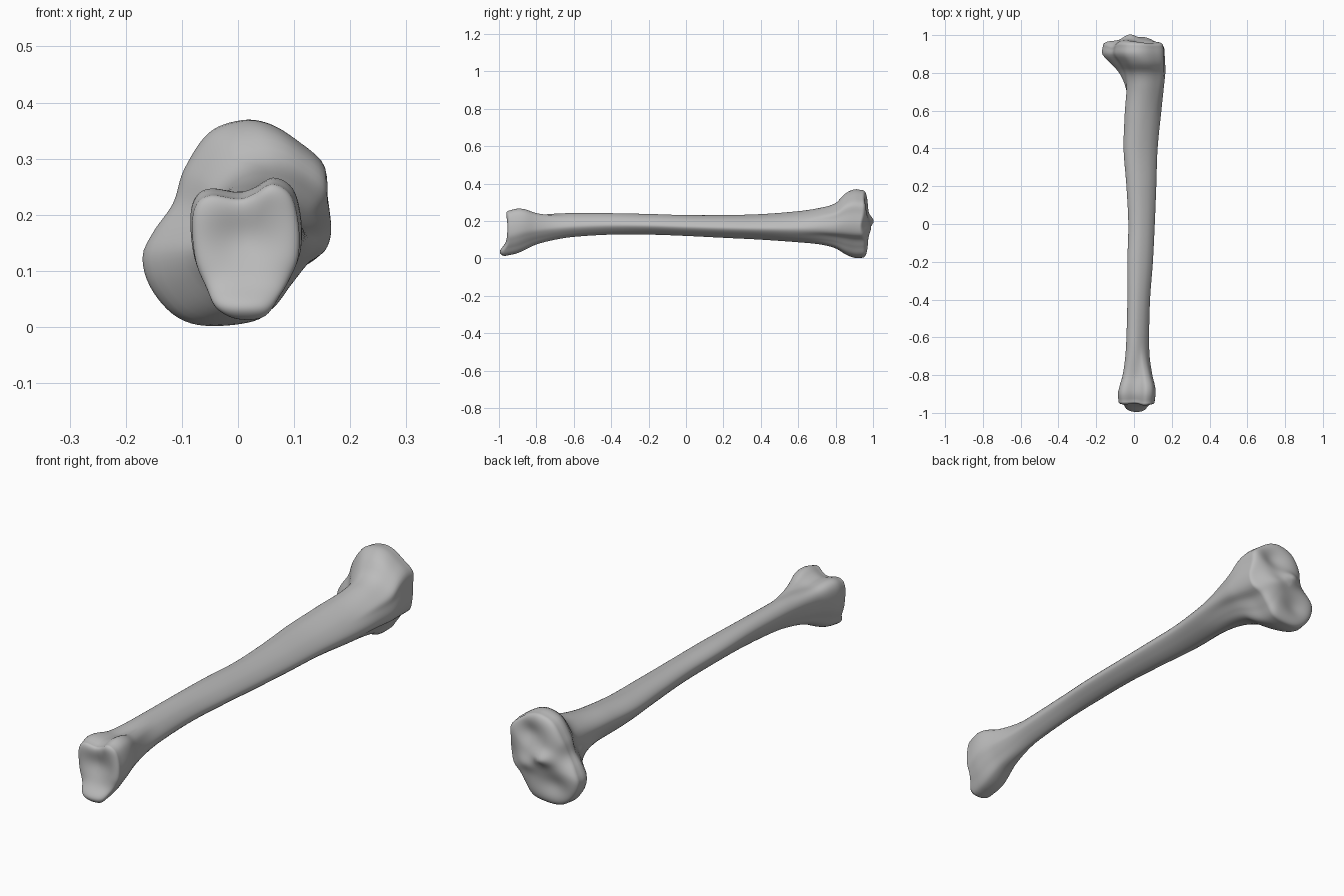
import bpy, bmesh, math
from math import exp, pi, sin, cos, atan2, hypot

SIDES = 96      # points round each cross-section
ROWS = 130      # cross-sections along the length
CAP_RINGS = 26  # rings closing each end

if "Cube" in bpy.data.objects:
    bpy.data.objects.remove(bpy.data.objects["Cube"], do_unlink=True)

# Silhouette along the length: y, x min, x max, z min, z max
EXTENTS = [
    (-.94, -.082, .108, .014, .255), (-.9, -.085, .112, .025, .266),
    (-.86, -.077, .11, .047, .262), (-.8, -.06, .097, .075, .246),
    (-.7, -.046, .083, .1, .241), (-.6, -.04, .08, .115, .24),
    (-.4, -.035, .085, .127, .24), (-.2, -.035, .1, .127, .236),
    (0, -.03, .11, .12, .23), (.2, -.04, .118, .11, .23),
    (.4, -.055, .125, .1, .235), (.6, -.05, .145, .086, .251),
    (.72, -.058, .158, .073, .272), (.8, -.085, .166, .052, .297),
    (.85, -.125, .165, .022, .345), (.9, -.168, .162, .003, .368),
    (.94, -.165, .16, .003, .364),
]

# Cross-section outlines as x, z points
UPPER_OUTLINE = [
    (.01, .367), (.06, .36), (.11, .33), (.155, .29), (.16, .24), (.165, .18),
    (.15, .13), (.11, .1), (.08, .06), (.04, .015), (-.05, .003), (-.11, .02),
    (-.155, .07), (-.17, .125), (-.15, .17), (-.115, .22), (-.095, .28), (-.05, .345),
]
SHAFT_OUTLINE = [
    (1, .45), (.8, .8), (.45, 1), (.15, .95), (0, .72), (.12, .4),
    (.35, .1), (.55, 0), (.82, .16),
]
LOWER_OUTLINE = [
    (-.087, .19), (-.077, .23), (-.05, .245), (0, .238), (.03, .247), (.065, .266),
    (.1, .245), (.115, .19), (.115, .13), (.1, .09), (.08, .055), (.05, .015),
    (0, .01), (-.04, .03), (-.06, .07), (-.08, .12),
]


def smoothstep(a, b, value):
    t = min(max((value - a) / (b - a), 0), 1)
    return t * t * (3 - 2 * t)


def bump(x, z, cx, cz, rx, rz):
    return exp(-((x - cx) / rx) ** 2 - ((z - cz) / rz) ** 2)


def catmull(a, b, c, d, t):
    return b + t / 2 * (c - a + t * (2 * a - 5 * b + 4 * c - d + t * (3 * (b - c) + d - a)))


def polar_outline(points):
    """Smooth a closed outline in its unit box and give a radius per angle."""
    xs, zs = [p[0] for p in points], [p[1] for p in points]
    unit = [((x - min(xs)) / (max(xs) - min(xs)) * 2 - 1,
             (z - min(zs)) / (max(zs) - min(zs)) * 2 - 1) for x, z in points]
    count, dense = len(unit), []
    for i in range(count):
        near = [unit[(i + k) % count] for k in (-1, 0, 1, 2)]
        for step in range(20):
            x, z = (catmull(*[p[axis] for p in near], step / 20) for axis in (0, 1))
            dense.append((atan2(z, x), hypot(x, z)))
    dense.sort()
    dense = [(dense[-1][0] - 2 * pi, dense[-1][1])] + dense + [(dense[0][0] + 2 * pi, dense[0][1])]
    radii, k = [], 0
    for i in range(SIDES):
        angle = -pi + 2 * pi * i / SIDES
        while dense[k + 1][0] < angle:
            k += 1
        (a0, r0), (a1, r1) = dense[k], dense[k + 1]
        radii.append(r0 + (r1 - r0) * (angle - a0) / max(a1 - a0, 1e-6))
    return radii


def extents_at(y):
    """Smooth interpolation of the silhouette table."""
    last = len(EXTENTS) - 1
    k = next((i for i in range(last) if y <= EXTENTS[i + 1][0]), last - 1)
    a, b = EXTENTS[k], EXTENTS[k + 1]
    before, after = EXTENTS[max(k - 1, 0)], EXTENTS[min(k + 2, last)]
    span = b[0] - a[0]
    t = (y - a[0]) / span
    result = []
    for c in range(1, 5):
        m0 = (b[c] - before[c]) / (b[0] - before[0]) * span
        m1 = (after[c] - a[c]) / (after[0] - a[0]) * span
        result.append((2*t**3 - 3*t**2 + 1) * a[c] + (t**3 - 2*t**2 + t) * m0
                      + (3*t**2 - 2*t**3) * b[c] + (t**3 - t**2) * m1)
    return result


upper, shaft, lower = map(polar_outline, (UPPER_OUTLINE, SHAFT_OUTLINE, LOWER_OUTLINE))


def section(y, scale=1):
    """Points of one cross-section, blending from end shapes to shaft."""
    x0, x1, z0, z1 = extents_at(y)
    to_upper = smoothstep(.55, .9, y)
    to_lower = smoothstep(-.62, -.88, y)
    points = []
    for i in range(SIDES):
        angle = -pi + 2 * pi * i / SIDES
        r = shaft[i] * (1 - to_upper - to_lower) + upper[i] * to_upper + lower[i] * to_lower
        points.append(((x0 + x1) / 2 + (x1 - x0) / 2 * r * cos(angle) * scale,
                       (z0 + z1) / 2 + (z1 - z0) / 2 * r * sin(angle) * scale))
    return points


def ankle_relief(x, z):
    # Pointed inner ankle, hollow joint face and its raised upper rim
    return (-.037 * bump(x, z, .01, .03, .12, .038)
            + .022 * bump(x, z, .01, .16, .065, .055)
            - .006 * bump(x, z, .06, .25, .04, .03))


def knee_relief(x, z):
    # Two shallow joint hollows with a raised ridge between them
    return (-.024 * bump(x, z, .055, .28, .06, .05)
            - .02 * bump(x, z, -.06, .09, .065, .05)
            + .026 * bump(x, z, -.02, .2, .045, .03)
            + .012 * bump(x, z, .05, .16, .05, .03)
            - .02 * bump(x, z, .15, .17, .05, .06)
            - .02 * bump(x, z, -.13, .22, .05, .05))


def relief(x, y, z):
    return (y + ankle_relief(x, z) * smoothstep(-.86, -.95, y)
            + knee_relief(x, z) * smoothstep(.88, .97, y))


def build_bone(name, material):
    first, last = EXTENTS[0][0], EXTENTS[-1][0]
    rings = []
    caps = [1 - (i / CAP_RINGS) ** 2 for i in range(1, CAP_RINGS)]
    # Rounded ankle end, shaft, then rounded knee end
    for s in reversed(caps):
        rings.append((first - .024 * (1 - s ** 4) ** .4, section(first, s)))
    for i in range(ROWS + 1):
        y = first + (last - first) * i / ROWS
        rings.append((y, section(y)))
    for s in caps:
        rings.append((last + .038 * (1 - s ** 4) ** .4, section(last, s)))

    bm = bmesh.new()
    loops = [[bm.verts.new((x, relief(x, y, z), z)) for x, z in pts] for y, pts in rings]
    for a, b in zip(loops, loops[1:]):
        for i in range(SIDES):
            j = (i + 1) % SIDES
            bm.faces.new((a[i], a[j], b[j], b[i]))
    bm.faces.new(loops[0])
    bm.faces.new(loops[-1])
    bmesh.ops.recalc_face_normals(bm, faces=bm.faces)
    for face in bm.faces:
        face.smooth = True
    mesh = bpy.data.meshes.new(name)
    bm.to_mesh(mesh)
    bm.free()
    mesh.materials.append(material)
    bone = bpy.data.objects.new(name, mesh)
    bpy.context.collection.objects.link(bone)
    return bone


# Plain grey bone surface
grey = bpy.data.materials.new("bone_grey")
grey.use_nodes = True
grey.diffuse_color = (.5, .5, .5, 1)
grey.node_tree.nodes["Principled BSDF"].inputs["Base Color"].default_value = (.5, .5, .5, 1)

build_bone("shin_bone", grey)
